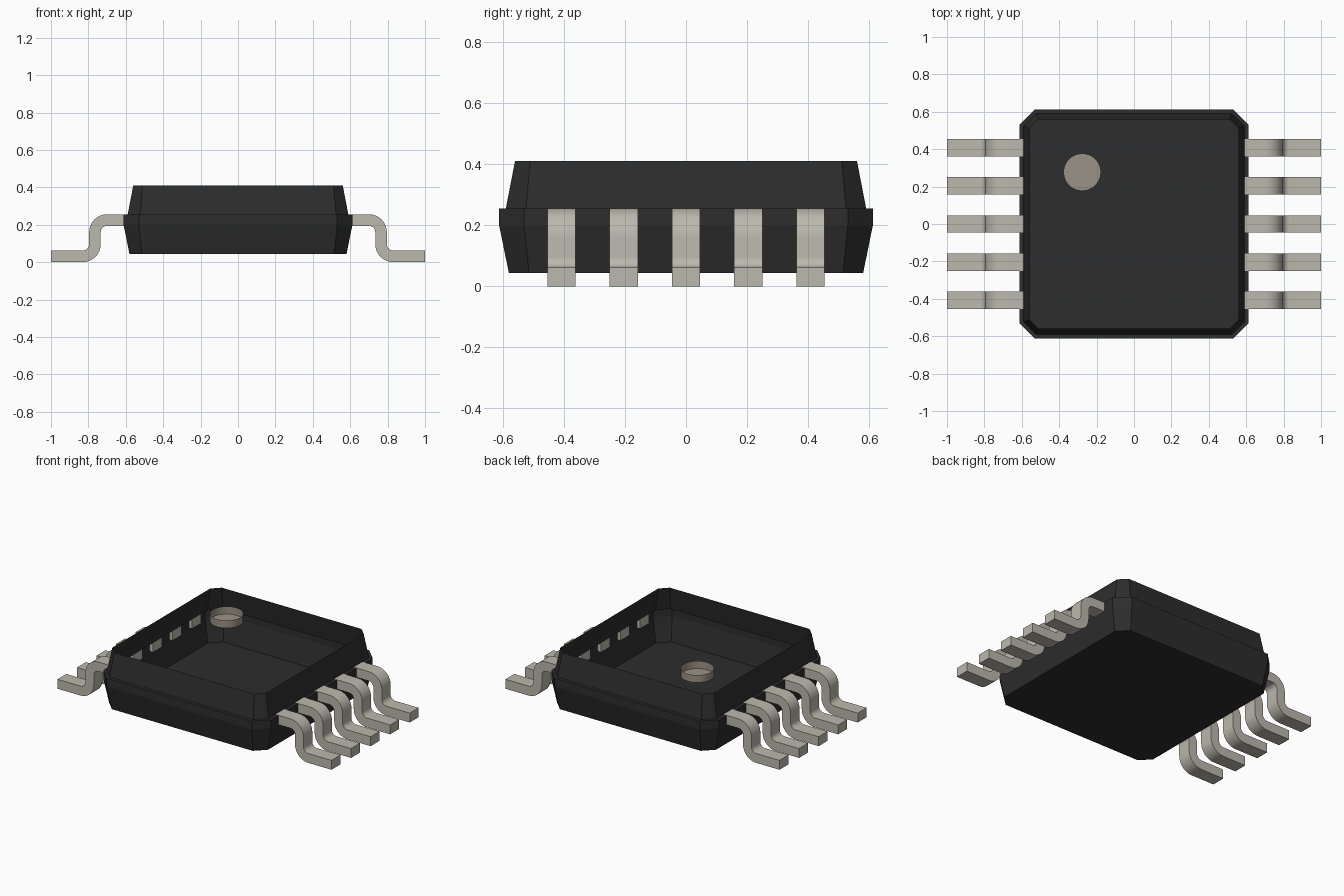
import bpy
import bmesh
from math import sin, cos, pi, radians

old = bpy.data.objects.get("Cube")
if old:
    bpy.data.objects.remove(old, do_unlink=True)


def material(name, rgb):
    mat = bpy.data.materials.new(name)
    mat.use_nodes = True
    mat.diffuse_color = (*rgb, 1)
    mat.node_tree.nodes["Principled BSDF"].inputs["Base Color"].default_value = (*rgb, 1)
    return mat


black = material("black plastic", (0.026, 0.026, 0.026))
silver = material("tinned metal", (0.50, 0.48, 0.42))
tan = material("tan marker", (0.33, 0.29, 0.24))


def loft(name, rings, mat, cap_start, cap_end):
    """Skin a series of equal closed rings into one mesh."""
    bm = bmesh.new()
    loops = [[bm.verts.new(p) for p in ring] for ring in rings]
    for a, b in zip(loops, loops[1:]):
        for i in range(len(a)):
            j = (i + 1) % len(a)
            bm.faces.new((a[i], a[j], b[j], b[i]))
    if cap_start:
        bm.faces.new(loops[0][::-1])
    if cap_end:
        bm.faces.new(loops[-1])
    if cap_start:
        bmesh.ops.recalc_face_normals(bm, faces=bm.faces)
    mesh = bpy.data.meshes.new(name)
    bm.to_mesh(mesh)
    bm.free()
    mesh.materials.append(mat)
    obj = bpy.data.objects.new(name, mesh)
    bpy.context.collection.objects.link(obj)
    return obj


def smooth(obj):
    bpy.ops.object.select_all(action='DESELECT')
    obj.select_set(True)
    bpy.context.view_layer.objects.active = obj
    bpy.ops.object.shade_smooth_by_angle(angle=radians(30))


def chamfered_square(half, cut, z):
    k = half - cut
    return [(half, -k, z), (half, k, z), (k, half, z), (-k, half, z),
            (-half, k, z), (-half, -k, z), (-k, -half, z), (k, -half, z)]


# Body: open-topped shell with a ledge around the middle
sections = [(0.58, 0.066, 0.043), (0.612, 0.082, 0.20),
            (0.612, 0.082, 0.255), (0.59, 0.066, 0.255), (0.56, 0.05, 0.41)]
loft("body_shell", [chamfered_square(*s) for s in sections], black, True, False)


# Orientation marker: shallow round cup near one corner
def circle(z, radius=0.1, n=32):
    return [(-0.277 + radius * cos(2 * pi * i / n),
             0.277 + radius * sin(2 * pi * i / n), z) for i in range(n)]


smooth(loft("marker_cup", [circle(0.36), circle(0.41)], tan, True, False))

# Pins: rectangular section swept along an S-shaped path
BEND, HALF_T, HALF_W, STEPS = 0.065, 0.031, 0.046, 8
path = [(0.588, 0.225, pi / 2)]
for i in range(STEPS + 1):      # shoulder bend
    a = pi / 2 * (1 - i / STEPS)
    path.append((0.70 + BEND * cos(a), 0.16 + BEND * sin(a), a))
for i in range(STEPS + 1):      # foot bend
    a = pi / 2 * i / STEPS
    path.append((0.83 - BEND * cos(a), 0.096 - BEND * sin(a), a))
path.append((1.0, 0.031, pi / 2))


def pin_section(x, z, a, side, y):
    dx, dz = HALF_T * cos(a), HALF_T * sin(a)
    return [(side * (x + s * dx), y + w * HALF_W, z + s * dz)
            for s, w in ((1, -1), (1, 1), (-1, 1), (-1, -1))]


for side, label in ((1, "left"), (-1, "right")):
    for row in range(5):
        y = (row - 2) * 0.204
        rings = [pin_section(x, z, a, side, y) for x, z, a in path]
        smooth(loft(f"{label}_pin_{row + 1}", rings, silver, True, True))
